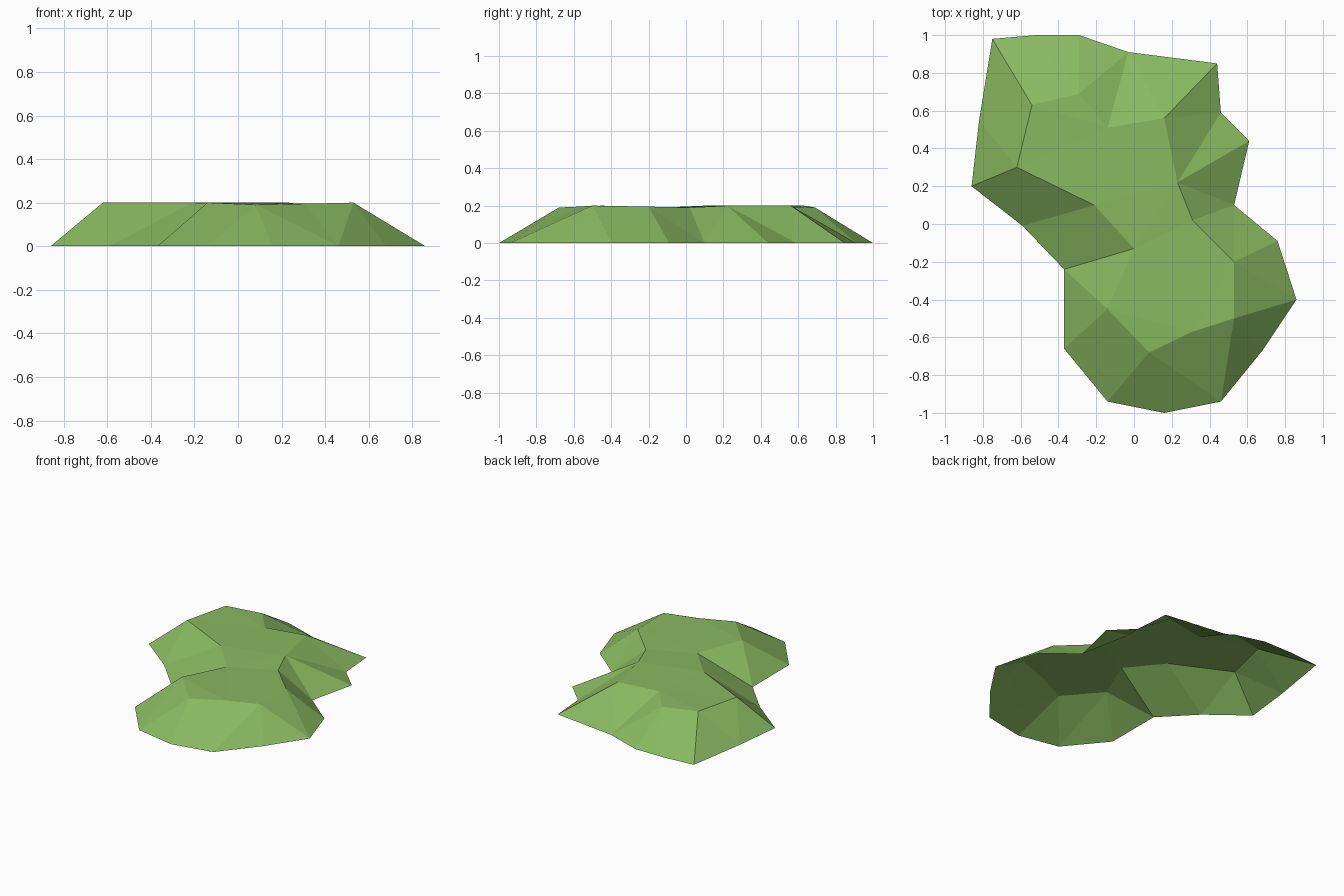
import bpy
import bmesh

cube = bpy.data.objects.get("Cube")
if cube:
    bpy.data.objects.remove(cube)

# Foot of the mound, clockwise from the back right corner
foot = [(-.75, .98), (-.52, 1), (-.29, 1), (-.03, .91), (.44, .85), (.46, .59), (.61, .44),
        (.53, .1), (.76, -.09), (.86, -.4), (.68, -.67), (.46, -.94), (.16, -1),
        (-.14, -.94), (-.37, -.66), (-.37, -.24), (-.59, -.01), (-.86, .2), (-.82, .55)]

# Rim of the plateau, in the same direction, with its height
rim = [(-.54, .63, .2), (-.29, .69, .19), (-.14, .51, .195), (.16, .56, .2), (.23, .22, .2),
       (.31, .02, .19), (.53, -.2, .195), (.53, -.5, .2), (.31, -.57, .195), (.08, -.68, .19),
       (-.14, -.45, .2), (0, -.13, .19), (-.21, .1, .2), (-.62, .3, .2)]

# Rim point that each foot edge rises to
apex = [0, 1, 1, 3, 3, 4, 4, 6, 6, 7, 7, 9, 9, 10, 10, 12, 13, 13, 14]

grass = bpy.data.materials.new("grass green")
grass.use_nodes = True
colour = (0.25, 0.485, 0.118, 1)
grass.diffuse_color = colour
grass.node_tree.nodes["Principled BSDF"].inputs["Base Color"].default_value = colour

bm = bmesh.new()
low = [bm.verts.new((x, y, 0)) for x, y in foot]
high = [bm.verts.new(p) for p in rim]

# Faceted slopes between foot and rim, open underneath
current = 0
for k, target in enumerate(apex):
    while current < target:
        bm.faces.new((low[k], high[current], high[(current + 1) % len(high)]))
        current += 1
    bm.faces.new((low[k], low[(k + 1) % len(low)], high[target % len(high)]))

# Plateau
rim_edges = [bm.edges.get((v, high[i - 1])) for i, v in enumerate(high)]
bmesh.ops.triangle_fill(bm, edges=rim_edges, use_beauty=True)

# All faces look upward
bm.normal_update()
for face in bm.faces:
    if face.normal.z < 0:
        face.normal_flip()

mesh = bpy.data.meshes.new("grass_mound")
bm.to_mesh(mesh)
bm.free()
mesh.materials.append(grass)
mound = bpy.data.objects.new("grass_mound", mesh)
bpy.context.collection.objects.link(mound)
